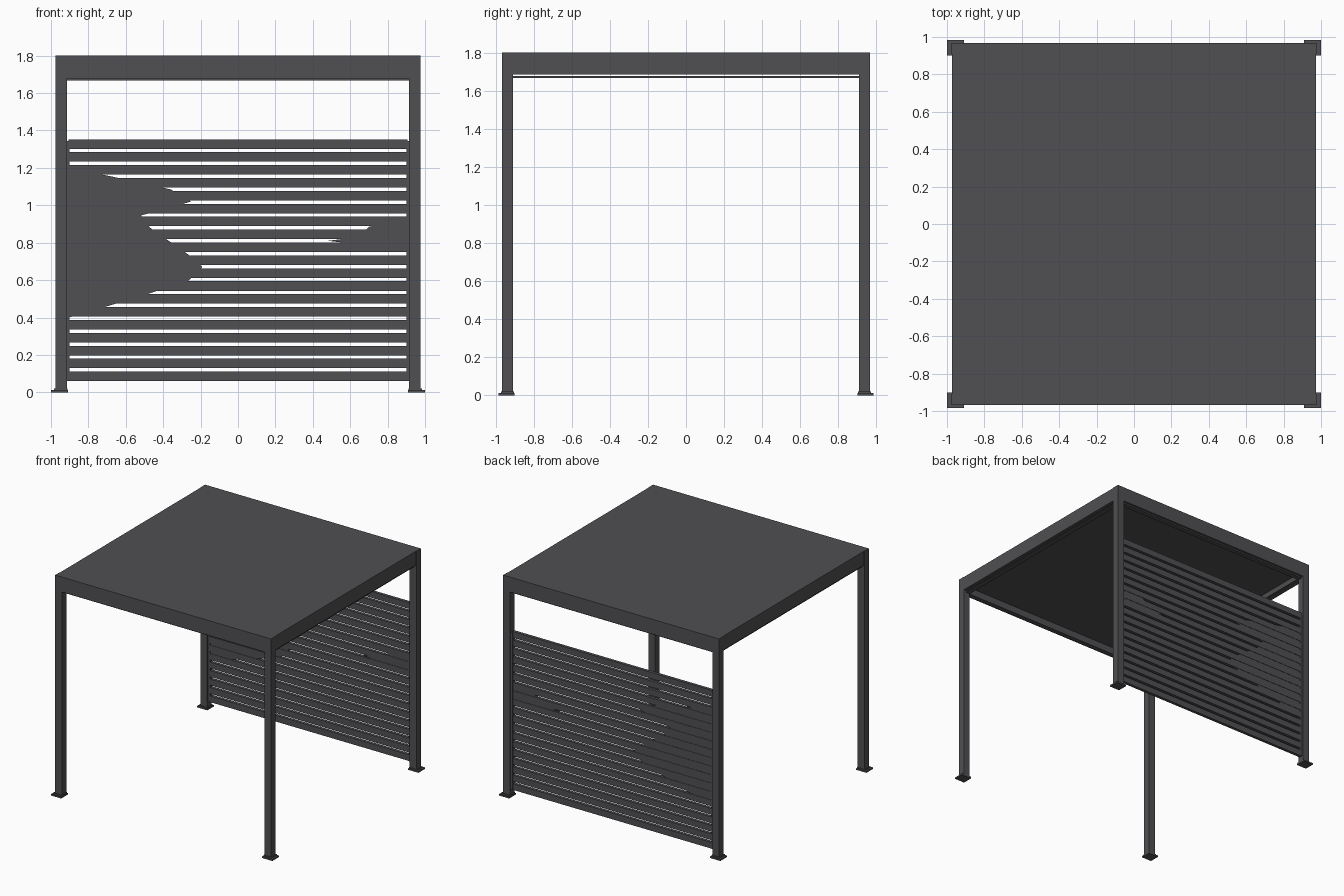
import bpy, bmesh

if "Cube" in bpy.data.objects:
    bpy.data.objects.remove(bpy.data.objects["Cube"])

# single charcoal finish
mat = bpy.data.materials.new("charcoal grey metal")
mat.diffuse_color = (0.080, 0.079, 0.086, 1)
mat.use_nodes = True
mat.node_tree.nodes["Principled BSDF"].inputs["Base Color"].default_value = mat.diffuse_color


def finish(name, bm):
    bmesh.ops.recalc_face_normals(bm, faces=bm.faces[:])
    me = bpy.data.meshes.new(name)
    bm.to_mesh(me)
    bm.free()
    me.materials.append(mat)
    ob = bpy.data.objects.new(name, me)
    bpy.context.collection.objects.link(ob)
    return ob


def add_box(bm, x0, x1, y0, y1, z0, z1):
    vs = bmesh.ops.create_cube(bm, size=1)["verts"]
    for v in vs:
        v.co.x = x1 if v.co.x > 0 else x0
        v.co.y = y1 if v.co.y > 0 else y0
        v.co.z = z1 if v.co.z > 0 else z0


def box(name, *b):
    bm = bmesh.new()
    add_box(bm, *b)
    return finish(name, bm)


def mirrored(a, b, s):
    return (a, b) if s > 0 else (-b, -a)


# posts with stepped foot plates
for sx, xn in ((-1, "left"), (1, "right")):
    for sy, yn in ((-1, "front"), (1, "back")):
        tag = f"{yn}_{xn}"
        box(tag + "_post", *mirrored(.915, .975, sx), *mirrored(.908, .967, sy), .01, 1.8)
        bm = bmesh.new()
        add_box(bm, *mirrored(.908, 1.0, sx), *mirrored(.90, .985, sy), 0, .012)
        add_box(bm, *mirrored(.912, .985, sx), *mirrored(.904, .972, sy), .012, .02)
        finish(tag + "_foot", bm)

# roof beams and the thin lip below the side beams
for s, xn, yn in ((-1, "left", "front"), (1, "right", "back")):
    box(xn + "_beam", *mirrored(.92, .972, s), -.965, .965, 1.685, 1.8)
    box(yn + "_beam", -.972, .972, *mirrored(.915, .967, s), 1.678, 1.8)
    box(xn + "_lip", *mirrored(.915, .955, s), -.95, .95, 1.667, 1.676)
    box(yn + "_lip", -.95, .95, *mirrored(.91, .95, s), 1.667, 1.678)

# roof panel
box("roof_panel", -.93, .93, -.925, .925, 1.728, 1.8)

# privacy screen on the back: side rails and slats
for s, xn in ((-1, "left"), (1, "right")):
    box(xn + "_screen_rail", *mirrored(.90, .92, s), .922, .955, .06, 1.345)
bm = bmesh.new()
for i in range(19):
    z = .06 + i * .069
    add_box(bm, -.905, .905, .925, .95, z, z + .051)
finish("screen_slats", bm)


# filled-in zones of the screen
def plate(name, outline):
    bm = bmesh.new()
    f = bm.faces.new([bm.verts.new((x, .928, z)) for x, z in outline])
    ext = bmesh.ops.extrude_face_region(bm, geom=[f])["geom"]
    for v in ext:
        if isinstance(v, bmesh.types.BMVert):
            v.co.y = .947
    return finish(name, bm)


plate("left_screen_infill", [(-.905, 1.20), (-.68, 1.155), (-.36, 1.085), (-.25, 1.02), (-.52, .945),
                             (-.47, .88), (-.37, .81), (-.27, .74), (-.19, .67), (-.26, .60),
                             (-.47, .53), (-.70, .46), (-.905, .40)])
plate("right_screen_infill", [(.905, .93), (.70, .885), (.64, .83), (.48, .81), (.70, .785), (.905, .765)])
